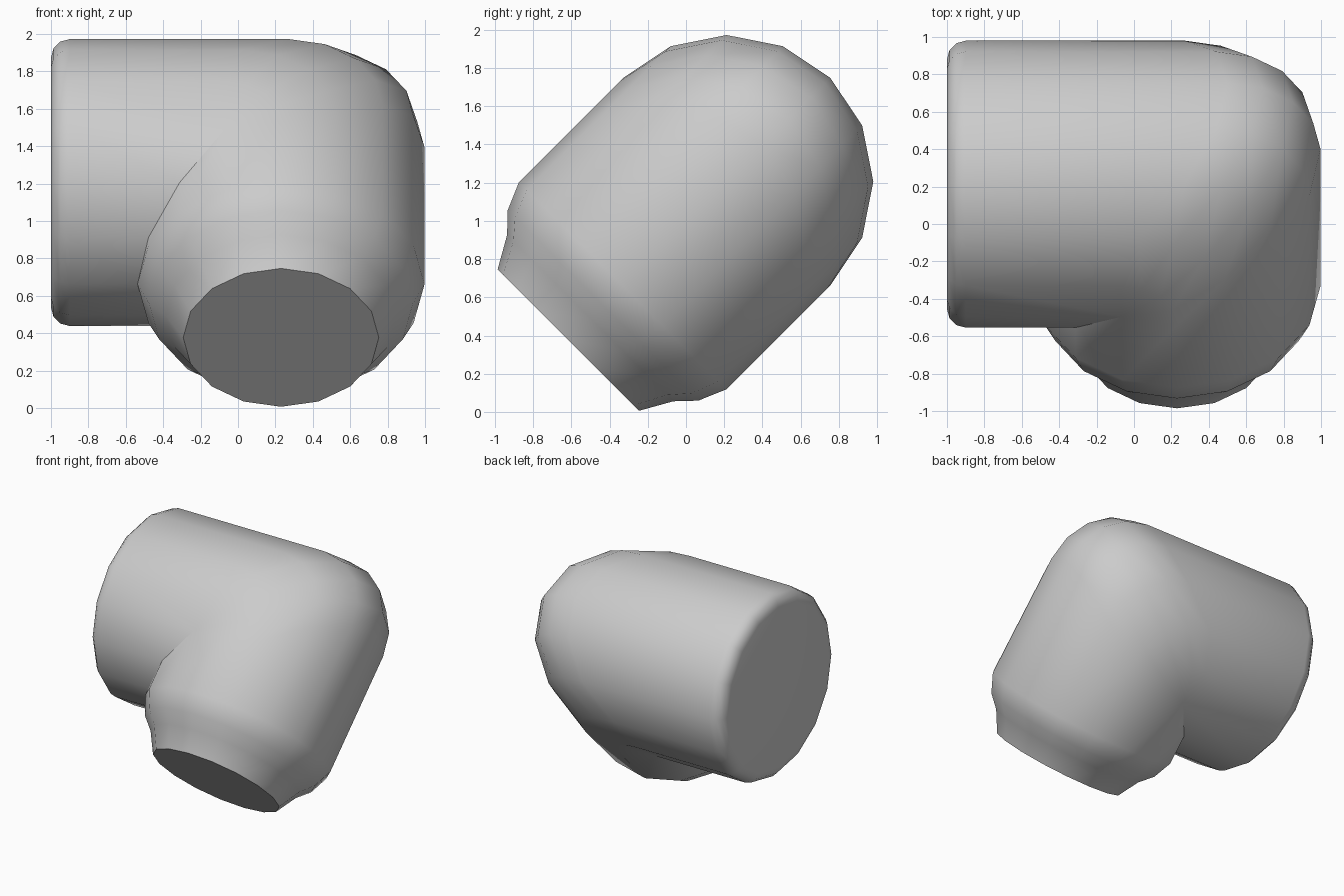
import bpy, bmesh
from math import sin, cos, pi, radians
from mathutils import Vector

cube = bpy.data.objects.get("Cube")
if cube:
    bpy.data.objects.remove(cube, do_unlink=True)

SIDES, R, BEND, STEPS = 16, 0.767, 0.5, 4
JOINT = Vector((0.23, 0.213, 1.205))        # where the two pipe axes meet
ALONG = Vector((1, 0, 0))                   # away from the wide pipe's end
UP = Vector((0, 1, 1)).normalized()         # away from the angled neck's end
SIDE = Vector((0, -1, 1)).normalized()

# (distance from joint, radius) of the tapering neck
NECK = [(0.77, R), (0.915, 0.705), (1.01, 0.615), (1.172, 0.523)]
FILLET = 0.1


def strand(angle):
    """One lengthwise line of the fitting, from the wide end to the neck."""
    c, s = cos(angle), sin(angle)
    pts = []
    # rounded rim of the wide end
    for i in range(4):
        a = i / 3 * pi / 2
        r = R - FILLET + FILLET * sin(a)
        pts.append((-1.23 + FILLET * (1 - cos(a)), r * c, r * s))
    # elbow: rounded outside, sharp mitre inside
    w = BEND if c > 0.1 else 0.3 if c > -0.1 else 0
    k = R * c - w
    for i in range(STEPS + 1):
        a = pi / 2 * (1 - i / STEPS)
        pts.append((k + w * cos(a), k + w * sin(a), R * s))
    # neck
    pts += [(r * c, -d, r * s) for d, r in NECK]
    return [JOINT + ALONG * x + UP * u + SIDE * t for x, u, t in pts]


bm = bmesh.new()
strands = [[bm.verts.new(p) for p in strand(2 * pi * i / SIDES)]
           for i in range(SIDES)]
for i, a in enumerate(strands):
    b = strands[(i + 1) % SIDES]
    for j in range(len(a) - 1):
        bm.faces.new((a[j], a[j + 1], b[j + 1], b[j]))
# flat end caps
for end in (0, -1):
    bm.faces.new([s[end] for s in strands])
bmesh.ops.remove_doubles(bm, verts=bm.verts, dist=1e-4)
bmesh.ops.recalc_face_normals(bm, faces=bm.faces)

mesh = bpy.data.meshes.new("elbow_fitting")
bm.to_mesh(mesh)
bm.free()
fitting = bpy.data.objects.new("elbow_fitting", mesh)
bpy.context.collection.objects.link(fitting)

mat = bpy.data.materials.new("plain_grey")
mat.use_nodes = True
grey = (0.6, 0.6, 0.6, 1)
mat.diffuse_color = grey
mat.node_tree.nodes["Principled BSDF"].inputs["Base Color"].default_value = grey
mesh.materials.append(mat)

bpy.ops.object.select_all(action='DESELECT')
fitting.select_set(True)
bpy.context.view_layer.objects.active = fitting
bpy.ops.object.shade_smooth_by_angle(angle=radians(35))
